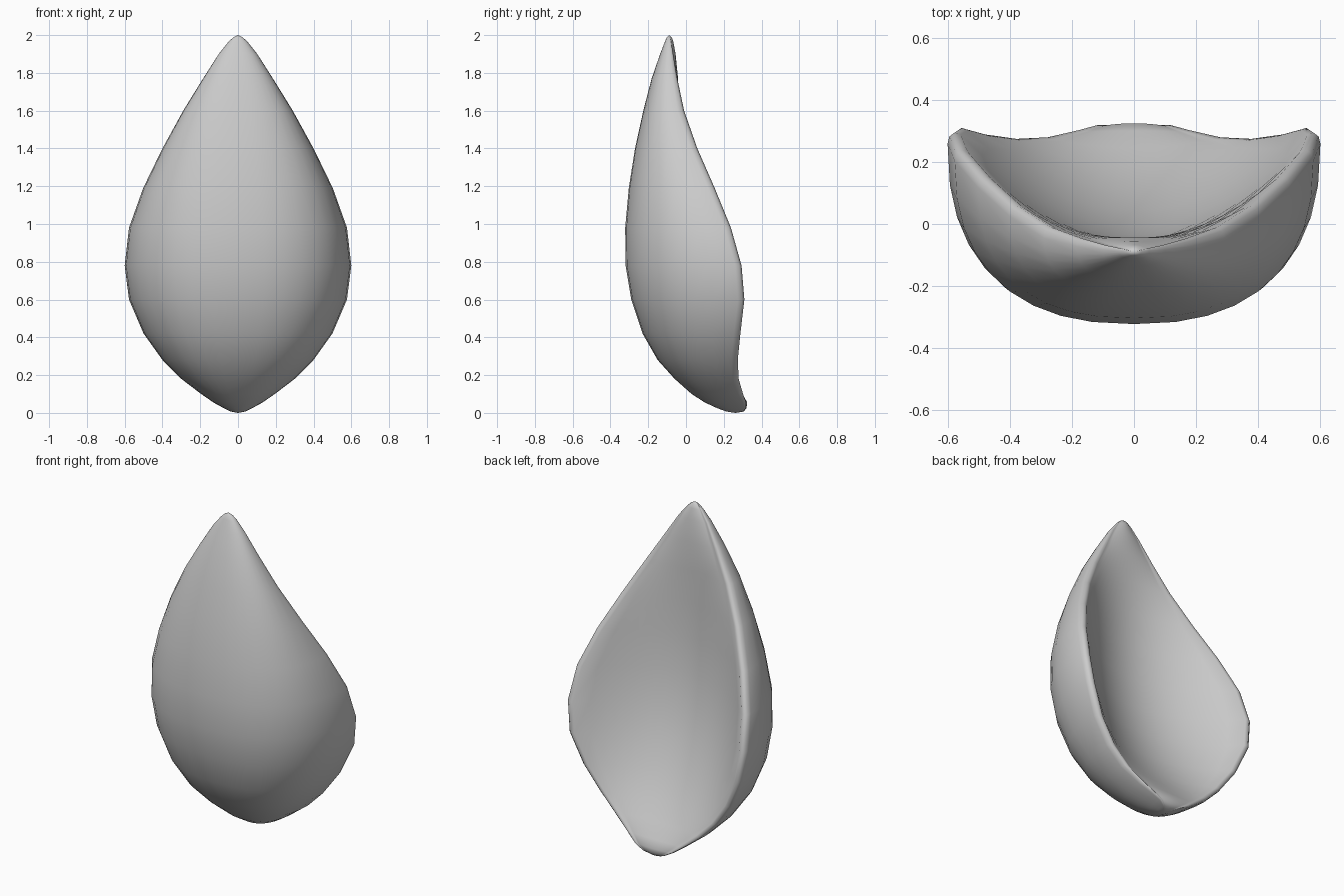
import bpy, bmesh, math

if "Cube" in bpy.data.objects:
    bpy.data.objects.remove(bpy.data.objects["Cube"])

# Cross-sections: height, half width, front centre y, rim y, hollow centre y
ROWS = [(0.007, 0.038, 0.215, 0.300, 0.306), (0.025, 0.075, 0.165, 0.318, 0.320),
        (0.055, 0.13, 0.10, 0.318, 0.324), (0.10, 0.195, 0.03, 0.302, 0.300),
        (0.18, 0.30, -0.06, 0.279, 0.245), (0.28, 0.40, -0.15, 0.274, 0.182),
        (0.42, 0.50, -0.23, 0.288, 0.110), (0.60, 0.577, -0.29, 0.309, 0.042),
        (0.78, 0.60, -0.32, 0.294, -0.005), (0.98, 0.577, -0.322, 0.238, -0.035),
        (1.19, 0.502, -0.303, 0.152, -0.047), (1.40, 0.40, -0.27, 0.06, -0.048),
        (1.60, 0.29, -0.226, -0.01, -0.044), (1.77, 0.185, -0.182, -0.046, -0.042),
        (1.90, 0.102, -0.137, -0.068, -0.055), (1.965, 0.05, -0.112, -0.078, -0.067),
        (1.988, 0.025, -0.102, -0.083, -0.075)]
BOTTOM, TOP = (0, 0.262, 0), (0, -0.09, 2.0)
COLS = 18
POWER = 2 / 2.4


def section(w, yc, ye, yi):
    """Closed outline: rounded front, soft rim, shallow hollow back."""
    k = min(1, w / 0.25)
    edge = ye - 0.035 * k
    pts = []
    for i in range(COLS + 1):
        a = math.pi * (i / COLS - 0.5)
        s, c = math.sin(a), max(math.cos(a), 0)
        pts.append((math.copysign(abs(s) ** POWER, s) * w,
                    yc + (edge - yc) * (1 - c ** POWER)))
    pts += [(w - 0.006 * k, ye - 0.012 * k), (w - 0.022 * k, ye)]
    wi, yr = w - 0.042 * k, ye - 0.006 * k
    for i in range(COLS - 1):
        s = 1 - 2 * i / (COLS - 2)
        pts.append((wi * s, yi + (yr - yi) * s * s))
    pts += [(-w + 0.022 * k, ye), (-w + 0.006 * k, ye - 0.012 * k)]
    return pts


# Loft the sections from tip to tip
bm = bmesh.new()
rings = [[bm.verts.new((x, y, z)) for x, y in section(w, yc, ye, yi)]
         for z, w, yc, ye, yi in ROWS]
bot, top = bm.verts.new(BOTTOM), bm.verts.new(TOP)
n = len(rings[0])
for k in range(n):
    j = (k + 1) % n
    for a, b in zip(rings, rings[1:]):
        bm.faces.new((a[k], a[j], b[j], b[k]))
    bm.faces.new((bot, rings[0][j], rings[0][k]))
    bm.faces.new((top, rings[-1][k], rings[-1][j]))
bmesh.ops.recalc_face_normals(bm, faces=bm.faces)
for f in bm.faces:
    f.smooth = True

mesh = bpy.data.meshes.new("petal")
bm.to_mesh(mesh)
bm.free()
petal = bpy.data.objects.new("petal", mesh)
bpy.context.collection.objects.link(petal)
